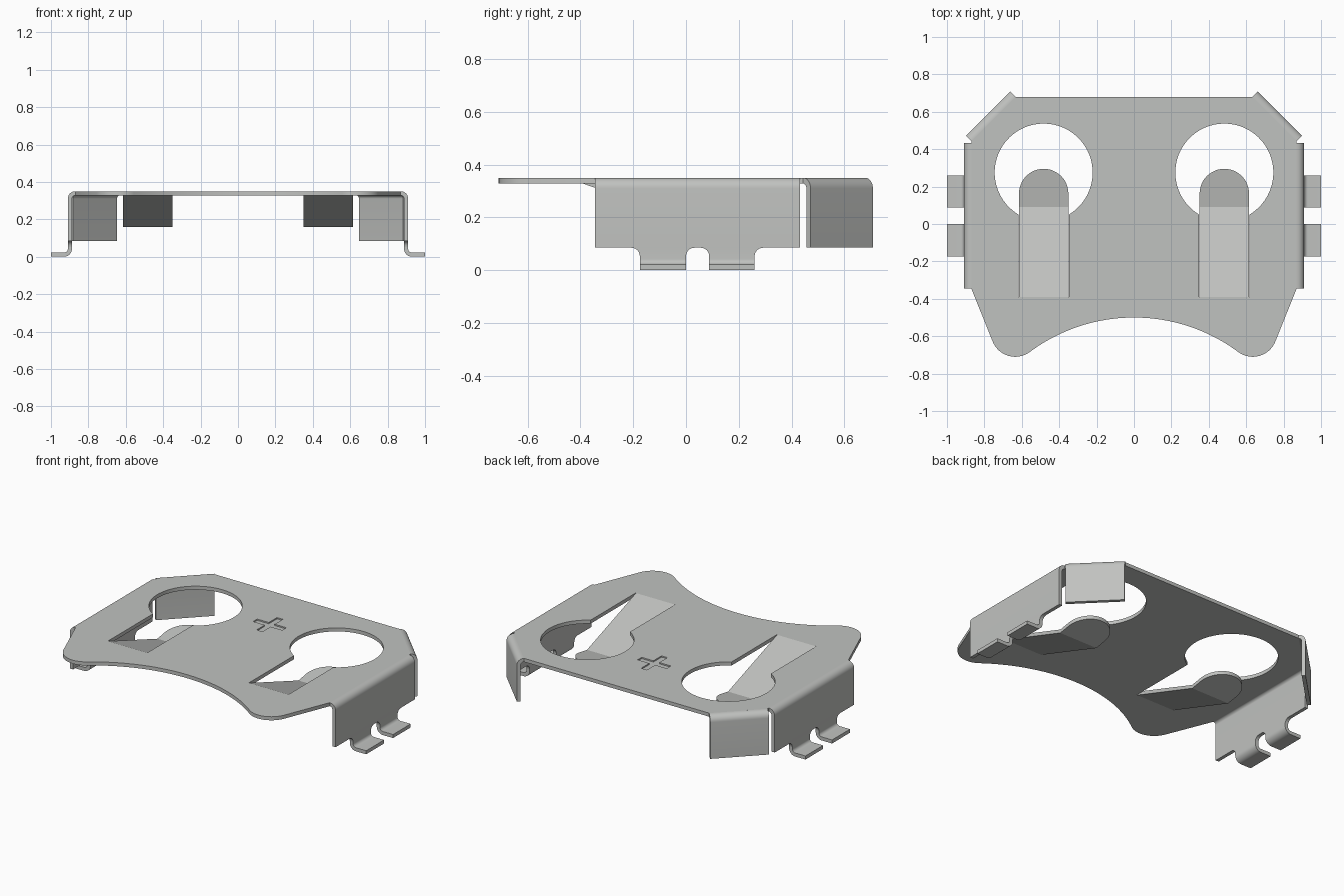
import bpy, bmesh, math
from mathutils import Matrix, Vector

cube = bpy.data.objects.get("Cube")
if cube:
    bpy.data.objects.remove(cube, do_unlink=True)

T = 0.022        # sheet thickness
TOP = 0.35       # top of the plate
EDGE = 0.87      # x of the side bend line
BEND = 0.04      # outer bend radius
LOW = 0.085      # lower edge of walls and flaps

metal = bpy.data.materials.new("light grey metal")
metal.use_nodes = True
COLOUR = (0.53, 0.54, 0.525, 1)
metal.diffuse_color = COLOUR
metal.node_tree.nodes["Principled BSDF"].inputs["Base Color"].default_value = COLOUR


def arc(cx, cy, r, a0, a1, n):
    return [(cx + r * math.cos(math.radians(a0 + (a1 - a0) * i / n)),
             cy + r * math.sin(math.radians(a0 + (a1 - a0) * i / n))) for i in range(n + 1)]


def frame(origin, a, b, c):
    """Matrix sending the profile axes and the extrusion axis to a, b, c."""
    m = Matrix((a, b, c)).transposed().to_4x4()
    m.translation = Vector(origin)
    return m


def prism(name, pts, d0, d1, m=Matrix(), mirror=True):
    """Extrude a closed profile from d0 to d1, optionally mirrored across x."""
    bm = bmesh.new()
    lo = [bm.verts.new(m @ Vector((u, v, d0))) for u, v in pts]
    hi = [bm.verts.new(m @ Vector((u, v, d1))) for u, v in pts]
    bm.faces.new(lo)
    bm.faces.new(hi)
    n = len(pts)
    for i in range(n):
        j = (i + 1) % n
        bm.faces.new((lo[i], lo[j], hi[j], hi[i]))
    bmesh.ops.recalc_face_normals(bm, faces=bm.faces)
    me = bpy.data.meshes.new(name)
    bm.to_mesh(me)
    bm.free()
    me.materials.append(metal)
    ob = bpy.data.objects.new(name, me)
    bpy.context.collection.objects.link(ob)
    if mirror:
        mod = ob.modifiers.new("mirror", 'MIRROR')
        mod.use_mirror_merge = False
    return ob


def activate(ob):
    bpy.ops.object.select_all(action='DESELECT')
    ob.select_set(True)
    bpy.context.view_layer.objects.active = ob


def cut(target, cutter):
    """Subtract the cutter and remove it."""
    activate(target)
    mod = target.modifiers.new("cut", 'BOOLEAN')
    mod.operation = 'DIFFERENCE'
    mod.solver = 'EXACT'
    mod.object = cutter
    bpy.ops.object.modifier_apply(modifier=mod.name)
    bpy.data.objects.remove(cutter, do_unlink=True)


parts = []

# Flat plate: scooped front edge, rounded lobes, chamfered back corners
half = arc(0, -1.435, 0.935, 90, 53.4, 20)
half += arc(0.635, -0.58, 0.13, -126, -22, 16)
half += [(EDGE, -0.345), (EDGE, 0.444), (0.634, 0.68)]
outline = half + [(-x, y) for x, y in reversed(half[1:])]
plate = prism("plate", outline, TOP - T, TOP, mirror=False)
parts.append(plate)

# Keyhole openings
HX, HR, SLOT = 0.483, 0.262, 0.135
a = math.degrees(math.acos(SLOT / HR))
for s in (-1, 1):
    hole = [(-SLOT, -0.39), (SLOT, -0.39)] + arc(0, 0.275, HR, -a, 180 + a, 48)
    cut(plate, prism("hole_cutter", [(s * HX + x, y) for x, y in hole], 0.2, 0.5, mirror=False))

# Shallow cross-shaped recess
L, W = 0.1, 0.02
cross = [(W, -L), (W, -W), (L, -W), (L, W), (W, W), (W, L),
         (-W, L), (-W, W), (-L, W), (-L, -W), (-W, -W), (-W, -L)]
cut(plate, prism("cross_cutter", [(x, y + 0.31) for x, y in cross], TOP - 0.008, 0.5, mirror=False))

# Bent-down profile shared by the side walls and the corner flaps
bent = arc(0, TOP - BEND, BEND, 90, 0, 8) + [(BEND, LOW), (BEND - T, LOW)]
bent += arc(0, TOP - BEND, BEND - T, 0, 90, 8)

side = frame((EDGE, 0, 0), (1, 0, 0), (0, 0, 1), (0, 1, 0))
parts.append(prism("side_wall", bent, -0.345, 0.432, side))

r = math.sqrt(0.5)
corner = frame((0.752, 0.562, 0), (r, r, 0), (0, 0, 1), (-r, r, 0))
parts.append(prism("corner_flap", bent, -0.167, 0.167, corner))

# Outward-bent feet with small fillets where they meet the wall
foot = [(BEND, LOW)] + arc(0.06, 0.042, 0.02, 180, 270, 8) + [(0.13, T), (0.13, 0)]
foot += arc(0.06, 0.042, 0.042, 270, 180, 10) + [(BEND - T, LOW)]
F = 0.032
for label, y0, y1 in (("front", -0.175, 0.0), ("back", 0.088, 0.26)):
    parts.append(prism(label + "_foot", foot, y0, y1, side))
    for end, y, s in (("front", y0, -1), ("back", y1, 1)):
        fillet = [(y, LOW)] + [(y + s * (F - u), LOW - F + v) for u, v in arc(0, 0, F, 90, 0, 6)]
        m = frame((EDGE, 0, 0), (0, 1, 0), (0, 0, 1), (1, 0, 0))
        parts.append(prism(f"{label}_foot_{end}_fillet", fillet, BEND - T, BEND, m))

# Spring tongues: sloping arm and slightly upturned round tip
TW, FOLD, DROP = 0.132, 0.09, 0.16
arm = [(-0.39, TOP), (FOLD, DROP + T), (FOLD, DROP), (-0.39, TOP - T)]
m = frame((HX, 0, 0), (0, 1, 0), (0, 0, 1), (1, 0, 0))
parts.append(prism("tongue_arm", arm, -TW, TW, m))

tip = [(-TW, 0), (TW, 0)] + arc(0, 0.073, TW, 0, 180, 24)
m = frame((HX, FOLD, DROP), (1, 0, 0), (0, 1, 0.17), (0, 0, 1))
parts.append(prism("tongue_tip", tip, 0, T, m))

# Smooth bends, crisp sheet edges
for ob in parts:
    activate(ob)
    bpy.ops.object.shade_smooth_by_angle(angle=math.radians(30))
